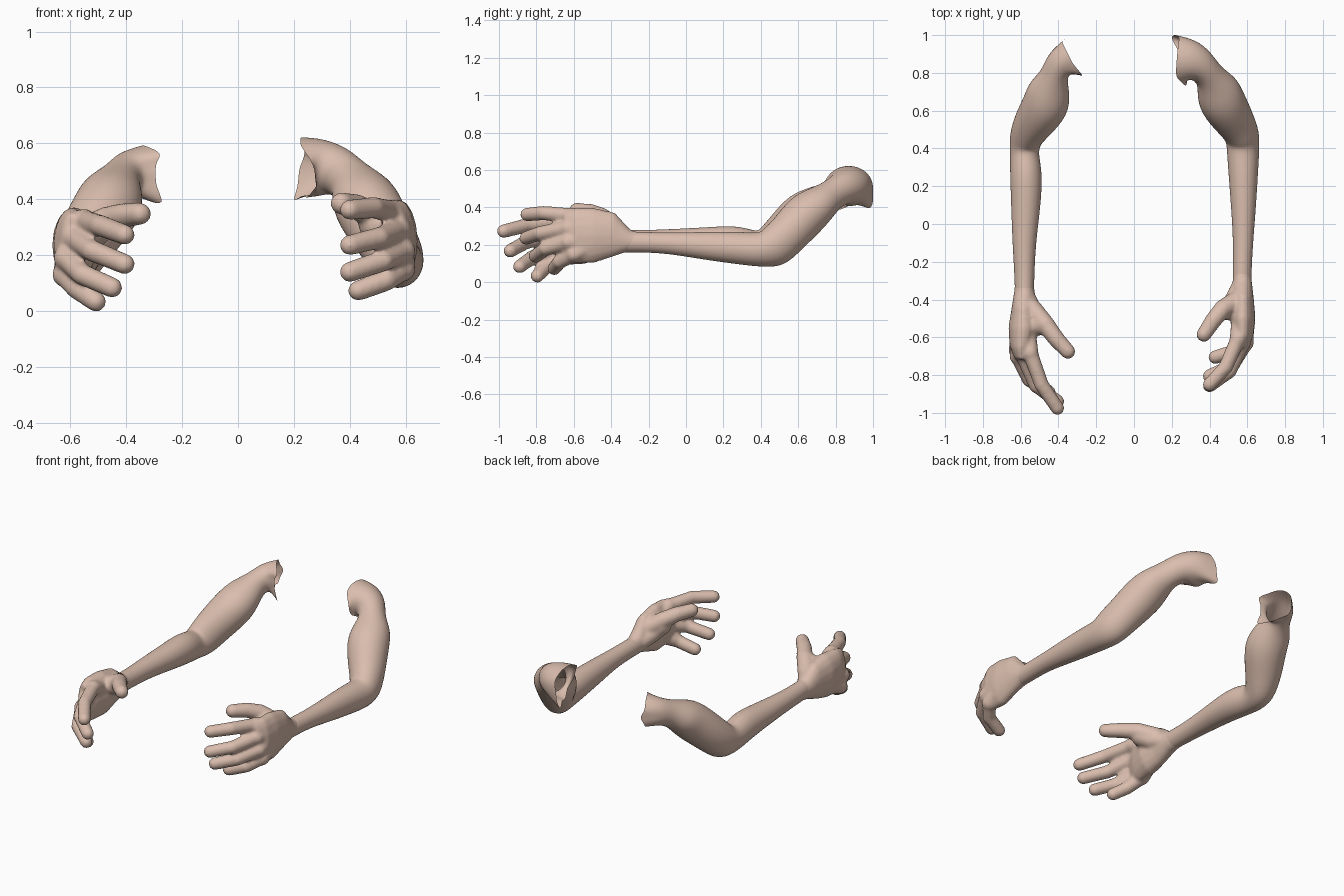
import bpy
import bmesh
import math
from mathutils import Vector, Matrix

cube = bpy.data.objects.get("Cube")
if cube:
    bpy.data.objects.remove(cube, do_unlink=True)

SEGMENTS = 16
SKIN = (0.70, 0.51, 0.42, 1.0)

skin = bpy.data.materials.new("skin")
skin.use_nodes = True
skin.diffuse_color = SKIN
skin.node_tree.nodes["Principled BSDF"].inputs["Base Color"].default_value = SKIN


def loft(bm, rows, capped):
    """Sweep an ellipse through rows of (x, y, z, half width, half height)."""
    centres = [Vector(row[:3]) for row in rows]
    rings = []
    for i, row in enumerate(rows):
        before = centres[max(i - 1, 0)]
        after = centres[min(i + 1, len(rows) - 1)]
        tangent = (after - before).normalized()
        side = tangent.cross(Vector((0, 0, 1))).normalized()
        up = side.cross(tangent)
        ring = []
        for k in range(SEGMENTS):
            angle = math.tau * k / SEGMENTS
            offset = side * row[3] * math.cos(angle) + up * row[4] * math.sin(angle)
            ring.append(bm.verts.new(centres[i] + offset))
        rings.append(ring)
    for lower, upper in zip(rings, rings[1:]):
        for k in range(SEGMENTS):
            n = (k + 1) % SEGMENTS
            bm.faces.new((lower[k], lower[n], upper[n], upper[k]))
    if capped:
        bm.faces.new(rings[0])
        bm.faces.new(rings[-1])
    return rings


def add_digit(bm, joints, start, end):
    """Tapered round finger through its joints."""
    last = len(joints) - 1
    rows = []
    for i, joint in enumerate(joints):
        radius = start + (end - start) * i / last
        rows.append((*joint, radius, radius))
        bmesh.ops.create_icosphere(bm, subdivisions=3, radius=radius,
                                   matrix=Matrix.Translation(joint))
    loft(bm, rows, True)


def finish(bm, name):
    bmesh.ops.recalc_face_normals(bm, faces=bm.faces)
    mesh = bpy.data.meshes.new(name)
    bm.to_mesh(mesh)
    bm.free()
    for face in mesh.polygons:
        face.use_smooth = True
    mesh.materials.append(skin)
    obj = bpy.data.objects.new(name, mesh)
    bpy.context.collection.objects.link(obj)
    return obj


def build_arm(name, rows, pulls):
    """Open sleeve of skin with a ragged shoulder edge."""
    bm = bmesh.new()
    rings = loft(bm, rows, False)
    for index, shift in pulls.items():
        rings[-1][index].co += Vector(shift)
    obj = finish(bm, name)
    subdivision = obj.modifiers.new("rounding", 'SUBSURF')
    subdivision.levels = subdivision.render_levels = 2


def build_hand(name, palm, fingers, thumb, thumb_pad):
    """Palm, fingers and thumb fused into one smooth surface."""
    bm = bmesh.new()
    loft(bm, palm, True)
    wrist = palm[2][:3]
    for joints in fingers:
        add_digit(bm, joints, 0.041, 0.037)
        # Hand bone from the wrist to the knuckle
        add_digit(bm, [wrist, joints[0]], 0.05, 0.045)
    add_digit(bm, thumb, 0.054, 0.040)
    add_digit(bm, thumb_pad, 0.05, 0.06)
    obj = finish(bm, name)
    fuse = obj.modifiers.new("fuse", 'REMESH')
    fuse.mode = 'VOXEL'
    fuse.voxel_size = 0.009
    fuse.use_smooth_shade = True
    soften = obj.modifiers.new("soften", 'SMOOTH')
    soften.factor = 0.5
    soften.iterations = 10


# Left arm, wrist to shoulder
build_arm("left_arm", [
    (.572, -.36, .215, .050, .056),
    (.572, -.25, .215, .051, .056),
    (.578, -.10, .21, .053, .056),
    (.58, .10, .195, .068, .076),
    (.578, .30, .182, .082, .090),
    (.578, .40, .172, .088, .092),
    (.575, .47, .185, .094, .120),
    (.535, .54, .25, .108, .112),
    (.465, .645, .37, .130, .125),
    (.44, .725, .425, .115, .098),
    (.40, .785, .47, .075, .082),
    (.355, .84, .505, .090, .090),
    (.30, .865, .515, .118, .105),
    (.235, .87, .51, .132, .115),
], {15: (-.03, .01, -.02), 14: (-.06, .03, -.05), 0: (-.03, 0, 0), 13: (-.01, 0, .02),
    7: (.03, 0, 0), 8: (.05, -.01, 0), 9: (.05, -.01, 0), 10: (.05, 0, .02), 11: (.03, 0, .03)})

# Right arm, wrist to shoulder
build_arm("right_arm", [
    (-.58, -.40, .225, .051, .062),
    (-.58, -.28, .22, .053, .058),
    (-.582, -.10, .22, .063, .064),
    (-.572, .10, .215, .080, .080),
    (-.57, .27, .21, .088, .098),
    (-.582, .37, .185, .076, .085),
    (-.578, .45, .19, .088, .115),
    (-.535, .53, .27, .110, .115),
    (-.462, .63, .375, .130, .125),
    (-.45, .715, .425, .115, .098),
    (-.422, .785, .465, .072, .078),
    (-.40, .85, .49, .080, .085),
    (-.34, .88, .49, .105, .105),
], {14: (.05, -.04, -.04), 2: (.04, -.03, 0), 8: (.03, .01, 0), 12: (-.02, 0, .03),
    11: (-.02, 0, .03)})

# Left hand
build_hand("left_hand", [
    (.572, -.24, .214, .044, .049),
    (.573, -.31, .22, .052, .062),
    (.577, -.40, .25, .058, .125),
    (.575, -.50, .25, .068, .150),
    (.578, -.59, .25, .056, .148),
    (.565, -.65, .25, .036, .130),
], [
    [(.55, -.61, .355), (.485, -.76, .37), (.40, -.85, .362)],
    [(.575, -.63, .29), (.505, -.78, .262), (.40, -.855, .236)],
    [(.59, -.63, .215), (.52, -.75, .18), (.40, -.805, .14)],
    [(.59, -.60, .15), (.53, -.675, .11), (.43, -.705, .073)],
], [(.54, -.41, .30), (.47, -.45, .35), (.42, -.51, .375), (.37, -.585, .385)],
    [(.56, -.34, .225), (.525, -.42, .265), (.49, -.45, .31)])

# Right hand
build_hand("right_hand", [
    (-.58, -.27, .22, .046, .051),
    (-.58, -.36, .22, .055, .066),
    (-.585, -.45, .235, .064, .115),
    (-.585, -.55, .235, .080, .138),
    (-.595, -.65, .23, .064, .140),
    (-.595, -.71, .225, .038, .125),
], [
    [(-.55, -.68, .322), (-.49, -.85, .305), (-.405, -.975, .273)],
    [(-.585, -.70, .26), (-.52, -.855, .215), (-.405, -.94, .168)],
    [(-.615, -.70, .19), (-.555, -.825, .13), (-.45, -.89, .084)],
    [(-.62, -.67, .13), (-.575, -.75, .08), (-.508, -.795, .034)],
], [(-.54, -.45, .28), (-.47, -.53, .325), (-.41, -.61, .342), (-.35, -.675, .348)],
    [(-.575, -.38, .23), (-.535, -.47, .26), (-.50, -.53, .30)])
